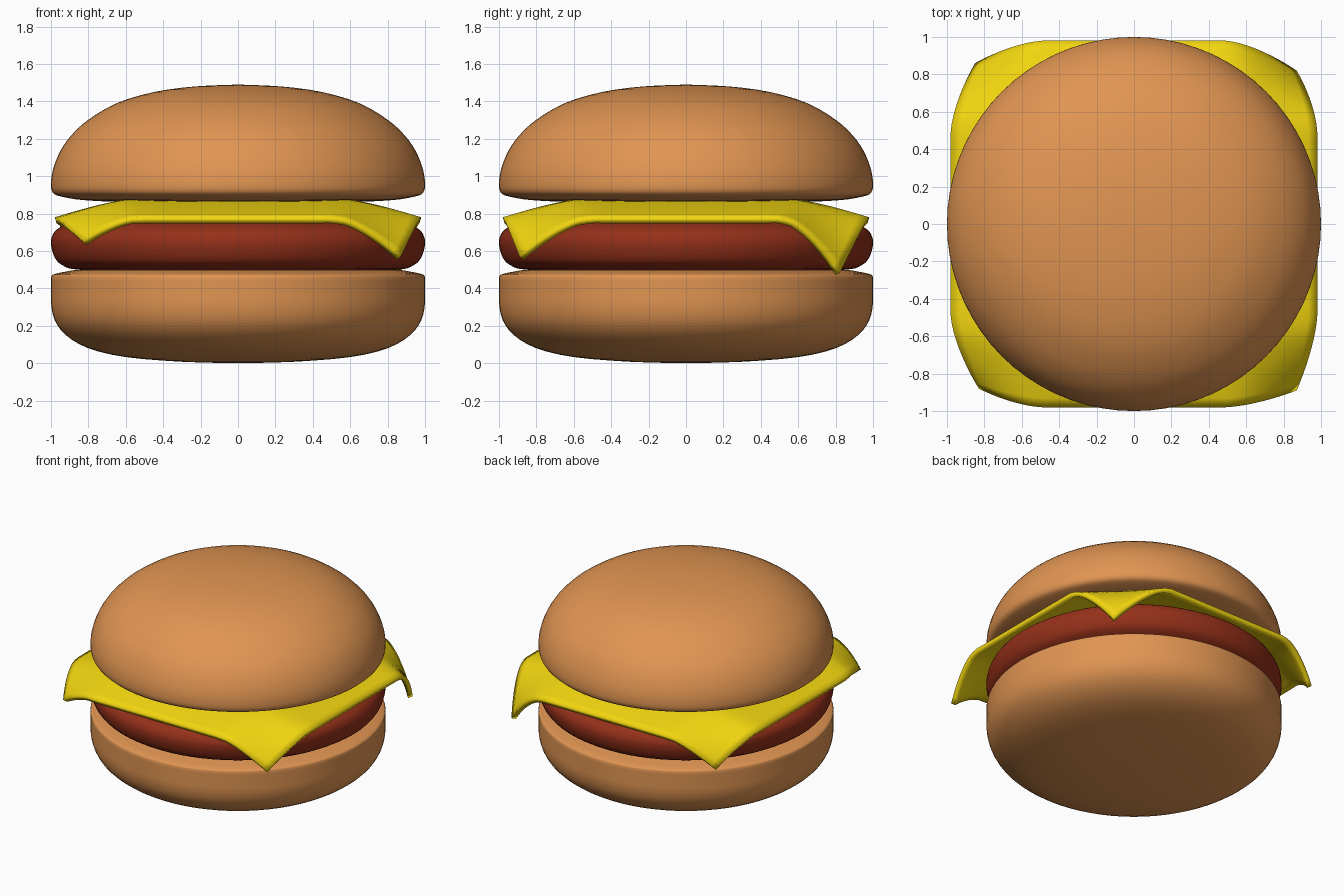
import bpy, bmesh, math
from mathutils import Vector

if "Cube" in bpy.data.objects:
    bpy.data.objects.remove(bpy.data.objects["Cube"])


def material(name, rgb):
    m = bpy.data.materials.new(name)
    m.diffuse_color = (*rgb, 1)
    m.use_nodes = True
    m.node_tree.nodes["Principled BSDF"].inputs["Base Color"].default_value = m.diffuse_color
    return m


def finish(bm, name, mat):
    bmesh.ops.recalc_face_normals(bm, faces=bm.faces)
    me = bpy.data.meshes.new(name)
    bm.to_mesh(me)
    bm.free()
    me.materials.append(mat)
    ob = bpy.data.objects.new(name, me)
    bpy.context.collection.objects.link(ob)
    bpy.context.view_layer.objects.active = ob
    ob.select_set(True)
    bpy.ops.object.shade_smooth_by_angle(angle=math.radians(40))
    ob.select_set(False)
    return ob


def smooth_profile(pts, n=3):
    # Catmull-Rom curve through the (radius, height) points
    p = [Vector(q) for q in pts]
    p = [p[0]] + p + [p[-1]]
    out = []
    for a, b, c, d in zip(p, p[1:], p[2:], p[3:]):
        for k in range(n):
            t = k / n
            out.append(0.5 * (2 * b + (c - a) * t + (2 * a - 5 * b + 4 * c - d) * t**2
                              + (3 * b - a - 3 * c + d) * t**3))
    return out + [p[-1]]


def lathe(name, pts, mat):
    bm = bmesh.new()
    vs = [bm.verts.new((min(max(r, 0), 1), 0, z)) for r, z in smooth_profile(pts)]
    es = [bm.edges.new(e) for e in zip(vs, vs[1:])]
    bmesh.ops.spin(bm, geom=vs + es, cent=(0, 0, 0), axis=(0, 0, 1),
                   angle=math.tau, steps=72, use_duplicate=False)
    bmesh.ops.remove_doubles(bm, verts=bm.verts, dist=1e-4)
    return finish(bm, name, mat)


bread = material("bread", (0.75, 0.30, 0.085))
meat = material("meat", (0.30, 0.03, 0.010))
yellow = material("cheese", (0.90, 0.68, 0.005))

# Buns and patty
lathe("bottom_bun", [(0, 0), (0.3, 0.008), (0.6, 0.033), (0.8, 0.08), (0.92, 0.15),
                     (0.98, 0.23), (1, 0.32), (1, 0.39), (1, 0.46), (0.98, 0.477),
                     (0.92, 0.49), (0.82, 0.5), (0.4, 0.5), (0, 0.5)], bread)
lathe("patty", [(0, 0.495), (0.5, 0.495), (0.85, 0.50), (0.94, 0.525), (0.98, 0.565),
                (1, 0.63), (1, 0.66), (0.98, 0.705), (0.93, 0.738), (0.85, 0.77),
                (0.75, 0.81), (0.6, 0.83), (0, 0.83)], meat)
lathe("top_bun", [(0, 0.86), (0.5, 0.86), (0.8, 0.87), (0.94, 0.89), (0.99, 0.912),
                  (1, 0.96), (0.988, 1.04), (0.95, 1.135), (0.89, 1.22), (0.8, 1.302),
                  (0.65, 1.39), (0.45, 1.45), (0.23, 1.48), (0, 1.49)], bread)

# Cheese slice: a square sheet whose four corners droop to these tips
tips = {(1, -1): (0.87, 0.89, 0.57), (-1, -1): (0.83, 0.88, 0.65),
        (1, 1): (0.87, 0.82, 0.48), (-1, 1): (0.85, 0.86, 0.57)}
HALF, TOP, EDGE = 0.98, 0.875, 0.095


def bend(a):
    return EDGE * max(0, (a - 0.6) / 0.4) ** 1.3


def fold(a):
    return max(0, (a - 0.5) / 0.5) ** 1.4


bm = bmesh.new()
bmesh.ops.create_grid(bm, x_segments=40, y_segments=40, size=1)
for v in bm.verts:
    sx, sy = (1 if v.co.x >= 0 else -1), (1 if v.co.y >= 0 else -1)
    a, b = abs(v.co.x), abs(v.co.y)
    tx, ty, tz = tips[sx, sy]
    c = fold(a) * fold(b)
    x = HALF * a - (HALF - tx) * c
    y = HALF * b - (HALF - ty) * c
    z = TOP - bend(a) - bend(b) - (TOP - 2 * EDGE - tz) * c
    v.co = (sx * x, sy * y, z)
cheese = finish(bm, "cheese_slice", yellow)
thick = cheese.modifiers.new("thickness", 'SOLIDIFY')
thick.thickness = 0.033
thick.offset = -1 if cheese.data.polygons[0].normal.z > 0 else 1
